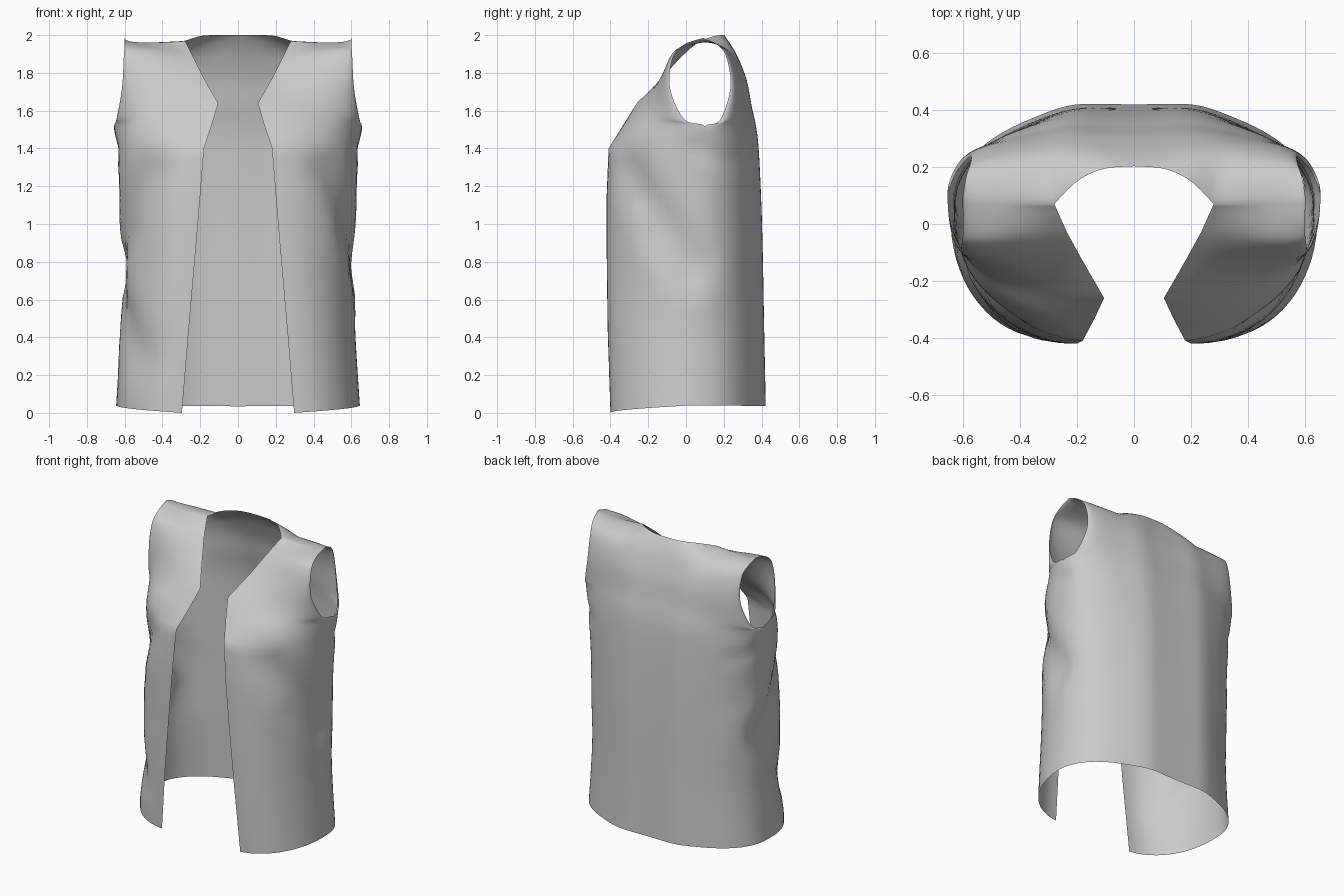
import bpy, bmesh
from math import sin, cos, pi, exp
from mathutils import Vector as V

if "Cube" in bpy.data.objects:
    bpy.data.objects.remove(bpy.data.objects["Cube"])

# Rails running from hem to shoulder (wearer-side half, x > 0)
front_edge = [(.297, -.40, 0), (.26, -.415, .45), (.225, -.42, .85), (.2, -.42, 1.15),
              (.18, -.41, 1.4), (.14, -.335, 1.52), (.105, -.26, 1.64), (.18, -.13, 1.77),
              (.235, -.03, 1.88), (.262, .03, 1.935), (.28, .07, 1.968)]
side_seam = [(.645, .03, .04), (.62, .03, .45), (.615, .05, .85), (.625, .07, 1.15),
             (.64, .09, 1.41), (.655, .1, 1.517)]
arm_front = side_seam + [(.643, -.01, 1.555), (.614, -.085, 1.72), (.605, -.07, 1.88),
                         (.6, -.01, 1.95), (.603, .09, 1.985)]
arm_back = side_seam + [(.625, .18, 1.55), (.578, .235, 1.72), (.574, .215, 1.88),
                        (.59, .165, 1.95), (.603, .09, 1.985)]
back_centre = [(0, .42, .035), (0, .412, .45), (0, .404, .85), (0, .394, 1.15), (0, .38, 1.4),
               (0, .365, 1.52), (0, .34, 1.64), (0, .312, 1.77), (0, .27, 1.88),
               (0, .235, 1.95), (0, .203, 2.0)]
neck_curve = [(0, .203, 2.0), (.11, .193, 2.0), (.2, .15, 1.995), (.28, .07, 1.968)]

# Cloth folds on the sides: y, z start and end, width, depth
folds = [(-.32, 1.28, .04, .78, .085, .028), (-.22, .95, .0, .66, .05, .008),
         (.05, 1.40, .25, 1.34, .04, .008)]
left_folds = [(-.30, .30, .08, .75, .10, .025)]

SUB, NF, NN = 5, 18, 10
ROWS = SUB * (len(front_edge) - 1)


def rail(pts, u, smooth=True):
    """Point on a rail; u counts key points."""
    n = len(pts) - 1
    i = min(int(u), n - 1)
    f = u - i
    a, b, c, d = (V(pts[max(0, min(n, k))]) for k in range(i - 1, i + 3))
    if not smooth:
        return b.lerp(c, f)
    return b + .5 * f * ((c - a) + f * ((2*a - 5*b + 4*c - d) + f * (3*(b - c) + d - a)))


def quarter(e, a, s, power):
    """Quarter oval between panel edge e and side a."""
    t = s * pi / 2
    return V((e.x + (a.x - e.x) * sin(t) ** power,
              a.y + (e.y - a.y) * max(0, cos(t)) ** power,
              e.z + (a.z - e.z) * s))


def top_weight(u):
    return max(0, (u - 7.5) / 2.5) ** 1.5


def front_point(u, s):
    # The corners of the front edge soften away from the opening
    h = min(1.0, u, 10 - u)
    e = rail(front_edge, u, False)
    soft = sum((rail(front_edge, u + h * k / 3, False) for k in range(-3, 4)), V((0, 0, 0))) / 7
    p = quarter(e.lerp(soft, min(1, s * 3)), rail(arm_front, u), s, .98)
    # Rounded upper chest and shoulder
    g = sin(pi * s) * exp(-((u - 8) / 1.15) ** 2)
    p.y -= .026 * g
    p.z += .024 * g - .018 * sin(pi * s) * top_weight(u)
    return p


def back_point(u, j):
    s = j / (NN + NF)
    p = quarter(rail(back_centre, u), rail(arm_back, u), s, .9)
    # Shoulder-blade ridge
    p.y += .014 * exp(-((p.x - .22) / .11) ** 2) * min(1, (10 - u) / 3)
    w = top_weight(u)
    if w:
        end = quarter(V(back_centre[-1]), V(arm_back[-1]), s, .9)
        goal = rail(neck_curve, 3 * j / NN) if j <= NN else front_point(10, (j - NN) / NF)
        p += w * (goal - end)
        p.z += .015 * sin(pi * s) * sin(pi * (u - 7.5) / 2.5)
    return p


def wrinkle(p, side):
    """Push the cloth inwards along the fold lines."""
    mask = max(0, min(1, (p.x - .30) / .2))
    out = V((p.x, p.y * 1.6, 0)).normalized()
    q = V((p.y, p.z))
    for y0, z0, y1, z1, width, depth in folds + (left_folds if side < 0 else []):
        a, d = V((y0, z0)), V((y1 - y0, z1 - z0))
        t = max(0, min(1, (q - a).dot(d) / d.length_squared))
        r = (q - a - d * t).length / width
        p = p - out * mask * depth * (exp(-r * r) - .2 * exp(-(r - 2) ** 2))
    return p


# Vest: front and back panels on both sides, welded at the seams
bm = bmesh.new()
for side in (1, -1):
    for panel, cols in ((lambda u, j: front_point(u, j / NF), NF), (back_point, NN + NF)):
        grid = []
        for i in range(ROWS + 1):
            row = []
            for j in range(cols + 1):
                p = wrinkle(panel(i / SUB, j), side)
                row.append(bm.verts.new((p.x * side, p.y, p.z)))
            grid.append(row)
        for i in range(ROWS):
            for j in range(cols):
                bm.faces.new((grid[i][j], grid[i][j+1], grid[i+1][j+1], grid[i+1][j]))
bmesh.ops.remove_doubles(bm, verts=bm.verts, dist=.0008)
bmesh.ops.recalc_face_normals(bm, faces=bm.faces)
# Face the cloth outwards
if sum(f.normal.dot(V((f.calc_center_median().x, f.calc_center_median().y, 0))) for f in bm.faces) < 0:
    bmesh.ops.reverse_faces(bm, faces=bm.faces)
mesh = bpy.data.meshes.new("vest")
bm.to_mesh(mesh)
bm.free()
vest = bpy.data.objects.new("vest", mesh)
bpy.context.collection.objects.link(vest)
for poly in mesh.polygons:
    poly.use_smooth = True
